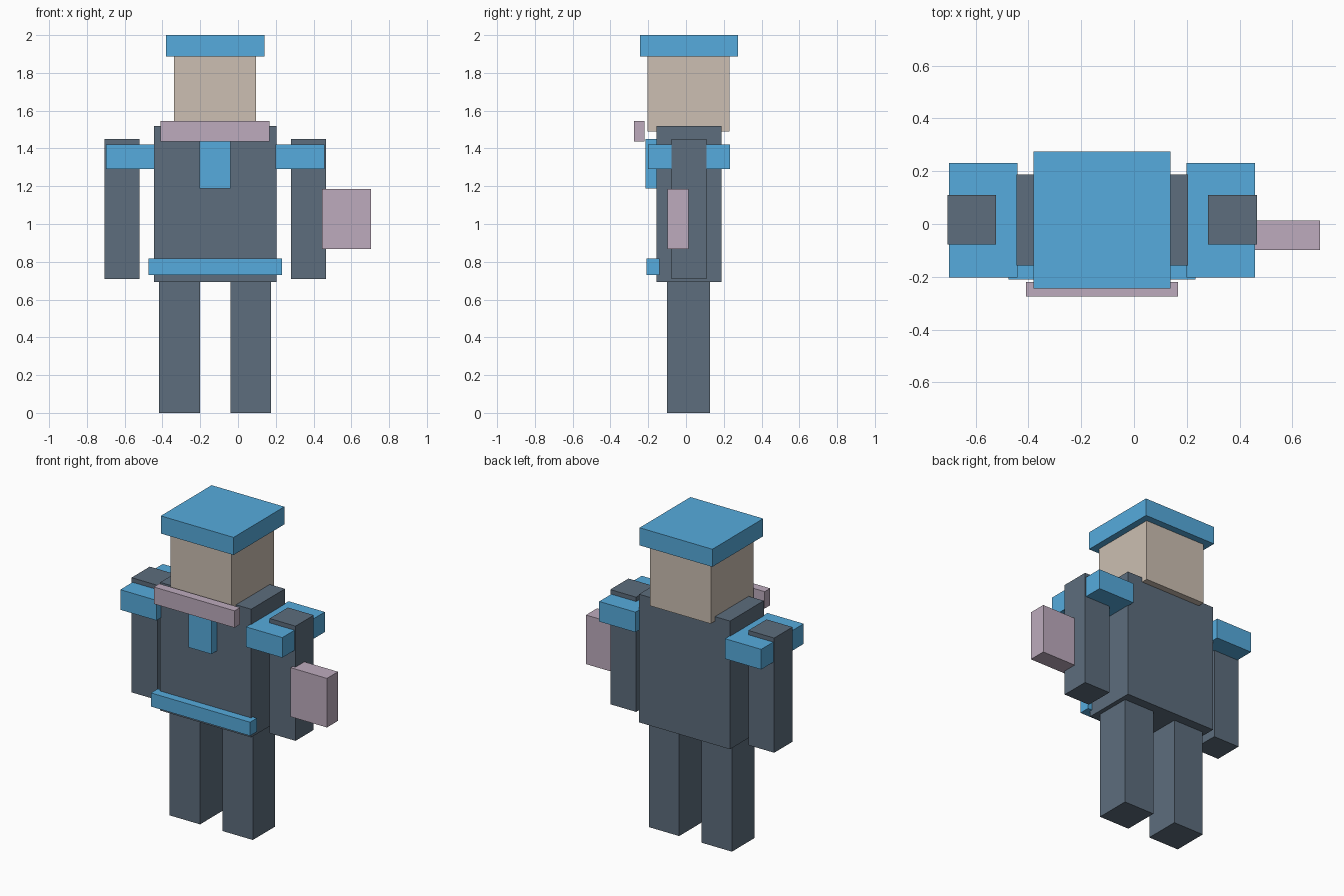
import bpy

if "Cube" in bpy.data.objects:
    bpy.data.objects.remove(bpy.data.objects["Cube"])

AXIS = -0.121  # x of the figure's symmetry plane


def material(name, rgb):
    m = bpy.data.materials.new(name)
    m.diffuse_color = (*rgb, 1)
    m.use_nodes = True
    m.node_tree.nodes["Principled BSDF"].inputs["Base Color"].default_value = m.diffuse_color
    return m


slate = material("slate", (0.109, 0.153, 0.205))
blue = material("blue", (0.093, 0.407, 0.723))
skin = material("skin", (0.604, 0.521, 0.445))
mauve = material("mauve", (0.509, 0.407, 0.509))


def box(name, x, y, z, mat):
    """Box spanning the (min, max) pairs x, y and z."""
    spans = (x, y, z)
    bpy.ops.mesh.primitive_cube_add(size=1, location=[(a + b) / 2 for a, b in spans])
    ob = bpy.context.object
    ob.name = name
    for v in ob.data.vertices:
        v.co = [c * (b - a) for c, (a, b) in zip(v.co, spans)]
    ob.data.materials.append(mat)
    return ob


def pair(name, near, far, y, z, mat):
    """Left and right boxes, near..far from the symmetry plane."""
    box("right_" + name, (AXIS + near, AXIS + far), y, z, mat)
    box("left_" + name, (AXIS - far, AXIS - near), y, z, mat)


def centred(name, width, y, z, mat):
    box(name, (AXIS - width / 2, AXIS + width / 2), y, z, mat)


# Body and limbs
centred("torso", 0.65, (-0.157, 0.188), (0.692, 1.52), slate)
pair("leg", 0.08, 0.297, (-0.1, 0.128), (0, 0.70), slate)
pair("arm", 0.401, 0.586, (-0.077, 0.109), (0.709, 1.45), slate)

# Head and hat
centred("head", 0.434, (-0.205, 0.23), (1.49, 1.89), skin)
centred("hat", 0.52, (-0.244, 0.275), (1.886, 2.0), blue)

# Clothing details
pair("shoulder_pad", 0.32, 0.579, (-0.202, 0.232), (1.292, 1.422), blue)
centred("collar", 0.577, (-0.275, -0.219), (1.436, 1.545), mauve)
centred("tie", 0.164, (-0.215, -0.155), (1.187, 1.45), blue)
centred("belt", 0.708, (-0.21, -0.14), (0.73, 0.818), blue)

# Held box beside the right arm
box("held_box", (0.446, 0.705), (-0.099, 0.014), (0.868, 1.185), mauve)
